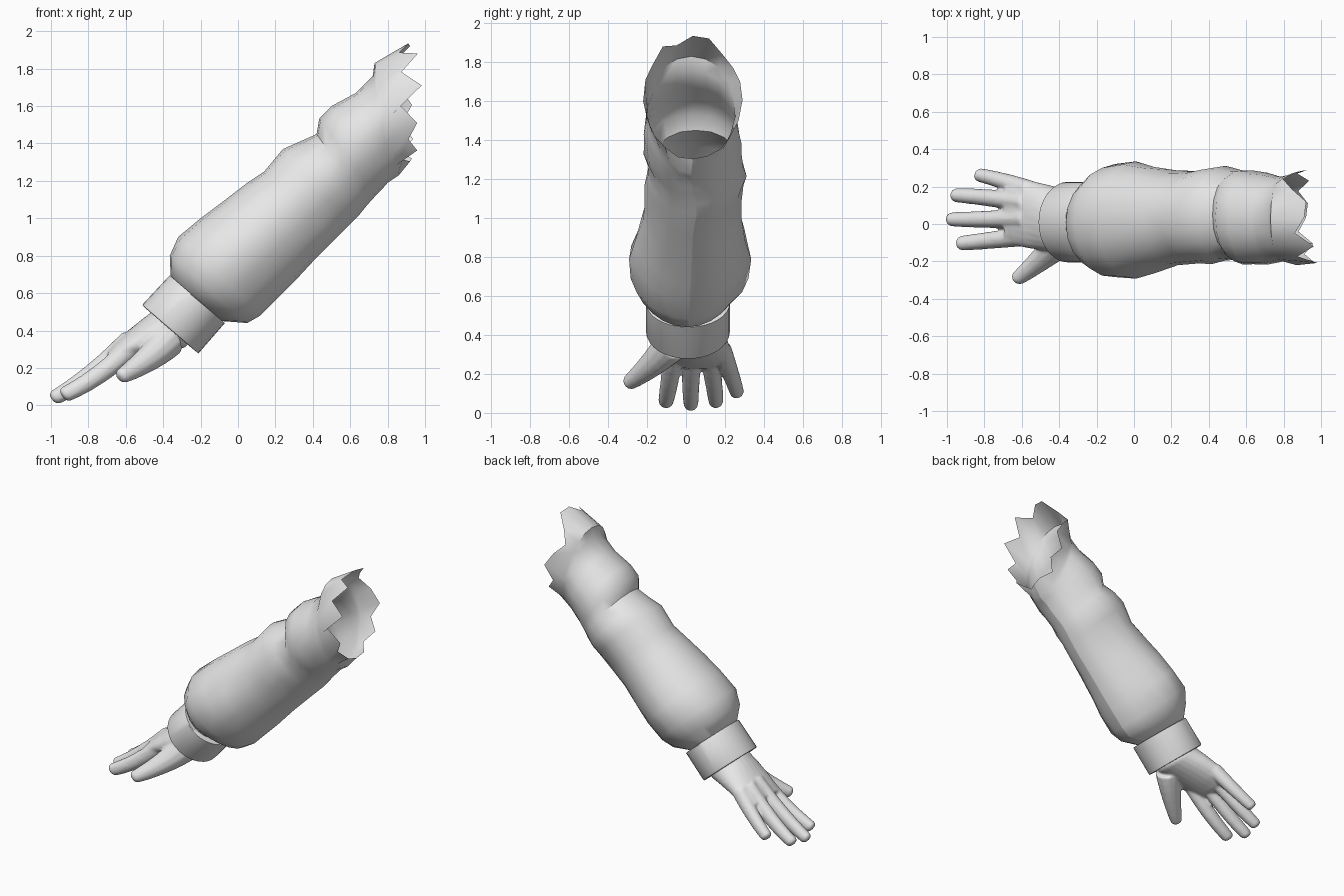
import bpy, bmesh, math
from mathutils import Vector

if "Cube" in bpy.data.objects:
    bpy.data.objects.remove(bpy.data.objects["Cube"])

grey = bpy.data.materials.new("light grey")
grey.diffuse_color = (0.8, 0.8, 0.8, 1)
grey.use_nodes = True
grey.node_tree.nodes["Principled BSDF"].inputs["Base Color"].default_value = grey.diffuse_color


def ring(x1, z1, x2, z2, y1, y2, n, keel=0.0, power=1.0):
    """Closed section: top point, underside point and sideways limits."""
    pts = []
    for i in range(n):
        a = 2 * math.pi * i / n
        c, s = math.cos(a), math.sin(a)
        c = math.copysign(abs(c) ** power, c)
        s = math.copysign(abs(s) ** power, s) * (1 - keel * max(0, -c))
        pts.append(Vector(((x1 + x2) / 2 + c * (x1 - x2) / 2,
                           (y1 + y2) / 2 + s * (y2 - y1) / 2,
                           (z1 + z2) / 2 + c * (z1 - z2) / 2)))
    return pts


def skin(bm, rings, caps=True, seam=None):
    """Bridge the sections into one surface, with an optional sharp seam."""
    rows = [[bm.verts.new(p) for p in r] for r in rings]
    n = len(rows[0])
    for a, b in zip(rows, rows[1:]):
        for i in range(n):
            j = (i + 1) % n
            bm.faces.new((a[i], a[j], b[j], b[i]))
        if seam is not None:
            bm.edges.get((a[seam], b[seam])).smooth = False
    if caps:
        bm.faces.new(rows[0][::-1])
        bm.faces.new(rows[-1])


def finish(name, bm, angle=40):
    bmesh.ops.recalc_face_normals(bm, faces=bm.faces)
    me = bpy.data.meshes.new(name)
    bm.to_mesh(me)
    bm.free()
    me.materials.append(grey)
    ob = bpy.data.objects.new(name, me)
    bpy.context.collection.objects.link(ob)
    bpy.ops.object.select_all(action='DESELECT')
    ob.select_set(True)
    bpy.context.view_layer.objects.active = ob
    bpy.ops.object.shade_smooth_by_angle(angle=math.radians(angle))
    return ob


# Sleeve: baggy sections from the wrist to the shoulder
N = 20
sections = [
    (-.36, .69, -.08, .45, -.18, .20), (-.365, .80, .05, .44, -.25, .26),
    (-.32, .90, .12, .48, -.29, .32), (-.20, 1.0, .22, .58, -.29, .33),
    (-.08, 1.09, .30, .66, -.26, .31), (.05, 1.19, .42, .79, -.225, .285),
    (.14, 1.25, .53, .90, -.21, .28), (.24, 1.37, .60, .97, -.21, .30),
    (.33, 1.41, .65, 1.02, -.20, .31), (.42, 1.45, .69, 1.07, -.19, .29),
    (.435, 1.535, .735, 1.12, -.215, .29), (.50, 1.60, .77, 1.155, -.22, .285),
    (.63, 1.67, .80, 1.19, -.215, .27), (.72, 1.76, .83, 1.21, -.205, .255),
    (.73, 1.83, .86, 1.23, -.20, .255)]
rings = [ring(*s, N, 0.24, 0.95) for s in sections]
# Soft folds on the sides of the sleeve
for k in range(2, 13):
    mid = sum(rings[k], Vector()) / N
    for i, p in enumerate(rings[k]):
        fold = 0.02 * math.sin(2.1 * k + 1.7 * i) * abs(math.sin(2 * math.pi * i / N))
        rings[k][i] = mid + (p - mid) * (1 + fold)
# Torn end: tooth lengths around the opening, starting from the top
teeth = (.05, .06, -.02, -.07, 0, .06, 0, .06, 0, .05,
         .04, 0, .08, .035, .085, 0, .115, .01, .1, .0)
torn = ring(.86, 1.90, .88, 1.30, -.22, .29, N, 0.1, 0.95)
for i, step in enumerate(teeth):
    up = max(0, math.cos(2 * math.pi * i / N)) ** 4
    torn[i] += Vector((step, 0, step * (0.1 + 0.6 * up)))
rings.append(torn)
# Narrow hem turned in towards the wrist
hem = ring(-.33, .66, -.11, .47, -.15, .17, N)
bm = bmesh.new()
skin(bm, [hem] + rings, caps=False, seam=N // 2)
finish("torn_sleeve", bm, 45)

# Cuff: straight band with turned-in rims
bm = bmesh.new()
skin(bm, [ring(*s, 32) for s in (
    (-.30, .63, -.14, .49, -.12, .14), (-.365, .695, -.075, .445, -.20, .22),
    (-.37, .69, -.07, .44, -.205, .225), (-.505, .545, -.205, .285, -.205, .225),
    (-.51, .535, -.212, .278, -.20, .22), (-.49, .515, -.24, .30, -.17, .19),
    (-.42, .58, -.18, .37, -.16, .18))], caps=False)
finish("cuff", bm, 35)

# Hand: palm, four fingers and a thumb fused into one skin
bm = bmesh.new()
skin(bm, [ring(*s, 24) for s in (
    (-.36, .60, -.20, .41, -.14, .17), (-.46, .50, -.28, .31, -.15, .185),
    (-.52, .455, -.40, .28, -.145, .21), (-.60, .39, -.53, .245, -.13, .235),
    (-.66, .335, -.61, .225, -.115, .235), (-.70, .29, -.68, .23, -.09, .21))])


def digit(points, r0, r1):
    a, b, c = map(Vector, points)
    rows = []
    steps = [(t / 6, 1.0) for t in range(6)] + [(.955, .97), (.985, .78), (1.0, .45)]
    for t, squeeze in steps:
        centre = a * (1 - t) * (1 - 2 * t) + b * 4 * t * (1 - t) + c * t * (2 * t - 1)
        along = (c - a).normalized()
        across = (Vector((0, 1, 0)) - along * along.y).normalized()
        r = (r0 + (r1 - r0) * t) * squeeze
        rows.append([centre + across * r * math.cos(q) + along.cross(across) * r * 1.1 * math.sin(q)
                     for q in (2 * math.pi * i / 12 for i in range(12))])
    skin(bm, rows)


digit([(-.57, -.065, .31), (-.75, -.085, .16), (-.94, -.105, .05)], .053, .04)
digit([(-.58, .03, .345), (-.79, .025, .165), (-.995, .025, .032)], .054, .038)
digit([(-.58, .115, .34), (-.78, .14, .17), (-.97, .155, .047)], .053, .038)
digit([(-.56, .185, .325), (-.70, .23, .20), (-.84, .265, .095)], .05, .037)
digit([(-.37, -.07, .36), (-.48, -.175, .25), (-.635, -.302, .148)], .092, .038)
hand = finish("hand", bm)
fuse = hand.modifiers.new("fuse", 'REMESH')
fuse.mode = 'VOXEL'
fuse.voxel_size = 0.009
fuse.use_smooth_shade = True
relax = hand.modifiers.new("relax", 'SMOOTH')
relax.factor = 0.5
relax.iterations = 5
